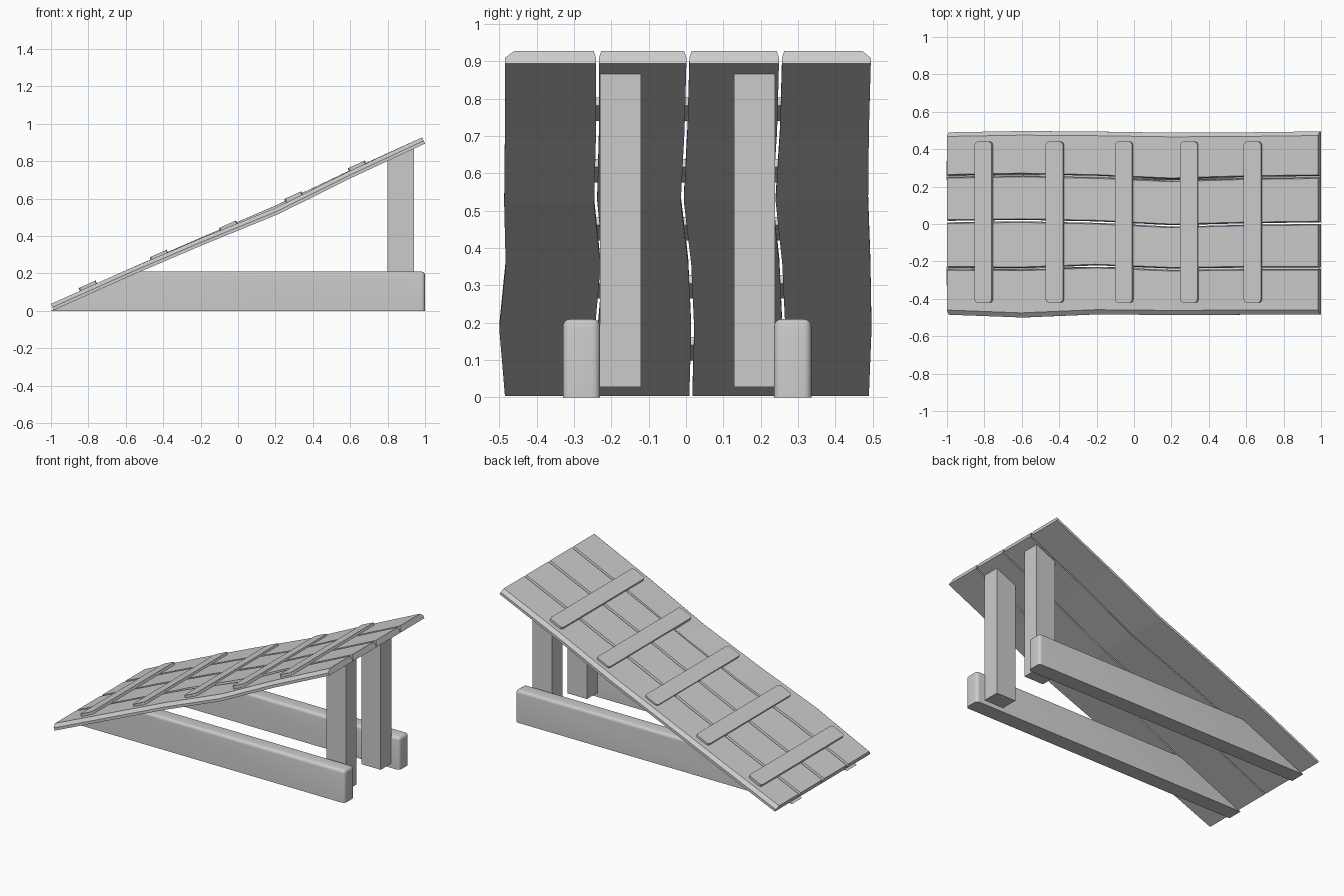
import bpy, bmesh, math
from mathutils import Vector, Matrix

cube = bpy.data.objects.get("Cube")
if cube:
    bpy.data.objects.remove(cube, do_unlink=True)

grey = bpy.data.materials.new("plain grey")
grey.use_nodes = True
tone = (0.6, 0.6, 0.6, 1)
grey.diffuse_color = tone
grey.node_tree.nodes["Principled BSDF"].inputs["Base Color"].default_value = tone

# Ramp frame: x runs up the slope, z is the normal, origin at the foot
SLOPE = math.atan2(0.8905, 1.985)
LENGTH, THICK = 2.175, 0.037
RAMP = Matrix.Translation((-1, 0, 0.0375)) @ Matrix.Rotation(-SLOPE, 4, 'Y')


def finish(bm, name, smooth=False):
    bmesh.ops.recalc_face_normals(bm, faces=bm.faces)
    mesh = bpy.data.meshes.new(name)
    bm.to_mesh(mesh)
    bm.free()
    mesh.materials.append(grey)
    obj = bpy.data.objects.new(name, mesh)
    bpy.context.collection.objects.link(obj)
    if smooth:
        bpy.ops.object.select_all(action='DESELECT')
        obj.select_set(True)
        bpy.context.view_layer.objects.active = obj
        bpy.ops.object.shade_smooth_by_angle(angle=math.radians(40))


def box(lo, hi):
    bm = bmesh.new()
    lo, hi = Vector(lo), Vector(hi)
    bmesh.ops.create_cube(bm, size=1, matrix=Matrix.Translation((lo + hi) / 2)
                          @ Matrix.Diagonal((hi - lo).to_4d()))
    return bm


def trim_under_ramp(bm, depth):
    # Cut away everything above the ramp underside
    cut = bmesh.ops.bisect_plane(bm, geom=bm.verts[:] + bm.edges[:] + bm.faces[:],
                                 plane_co=RAMP @ Vector((0, 0, -depth)),
                                 plane_no=RAMP.to_3x3() @ Vector((0, 0, 1)),
                                 clear_outer=True)
    edges = [e for e in cut["geom_cut"] if isinstance(e, bmesh.types.BMEdge)]
    bmesh.ops.contextual_create(bm, geom=edges)


# Planks: wavy seams shared by neighbours, lofted over evenly spaced stations
SEAMS = [(-0.485, -0.5, -0.483, -0.487, -0.485, -0.485),
         (-0.237, -0.24, -0.225, -0.242, -0.237, -0.237),
         (0.013, 0.018, 0.01, -0.01, 0, 0.005),
         (0.255, 0.262, 0.254, 0.236, 0.248, 0.253),
         (0.49, 0.497, 0.494, 0.488, 0.49, 0.495)]
SAG = (0, 0, 0.35, 1, 0.25, 0)
DIPS = (0.023, 0.013, 0.012, 0.013)
for p, dip in enumerate(DIPS):
    bm = bmesh.new()
    rings = []
    gap_a, gap_b = (0 if p == 0 else 0.004), (0 if p == 3 else 0.004)
    cham_a, cham_b = (0.025 if p == 0 else 0.006), (0.022 if p == 3 else 0.006)
    for i, sag in enumerate(SAG):
        a, b = SEAMS[p][i] + gap_a, SEAMS[p + 1][i] - gap_b
        z = -sag * dip
        section = [(a, z - THICK), (b, z - THICK), (b, z - 0.02),
                   (b - cham_b, z), (a + cham_a, z), (a, z - 0.02)]
        rings.append([bm.verts.new(RAMP @ Vector((LENGTH * i / 5, y, h)))
                      for y, h in section])
    for r, s in zip(rings, rings[1:]):
        for k in range(6):
            n = (k + 1) % 6
            bm.faces.new((r[k], r[n], s[n], s[k]))
    bm.faces.new(rings[0])
    bm.faces.new(rings[-1])
    finish(bm, f"ramp_plank_{p + 1}")

# Cross battens with rounded plan corners
for n, (x, top) in enumerate([(-0.8, 0.016), (-0.422, 0.011), (-0.055, 0.002),
                              (0.293, 0.001), (0.637, 0.012)]):
    s = (x + 1) / math.cos(SLOPE)
    bm = box((s - 0.05, -0.42, top - 0.024), (s + 0.05, 0.44, top))
    upright = [e for e in bm.edges
               if abs(e.verts[0].co.z - e.verts[1].co.z) > 0.01]
    bmesh.ops.bevel(bm, geom=upright, offset=0.016, segments=2, profile=0.5,
                    affect='EDGES')
    bm.transform(RAMP)
    finish(bm, f"batten_{n + 1}")

# Ground beams with rounded tops and ends, and posts holding the high end
for side, y in (("right", -0.33), ("left", 0.236)):
    bm = box((-1.2, y, 0), (1, y + 0.1, 0.21))
    rounded = [e for e in bm.edges if max(v.co.z for v in e.verts) > 0.1]
    bmesh.ops.bevel(bm, geom=rounded, offset=0.02, segments=4, profile=0.5,
                    affect='EDGES')
    trim_under_ramp(bm, THICK * 0.9)
    finish(bm, f"{side}_ground_beam", smooth=True)

for side, y in (("right", -0.231), ("left", 0.129)):
    bm = box((0.8, y, 0.028), (0.94, y + 0.11, 1))
    trim_under_ramp(bm, THICK)
    finish(bm, f"{side}_post")
